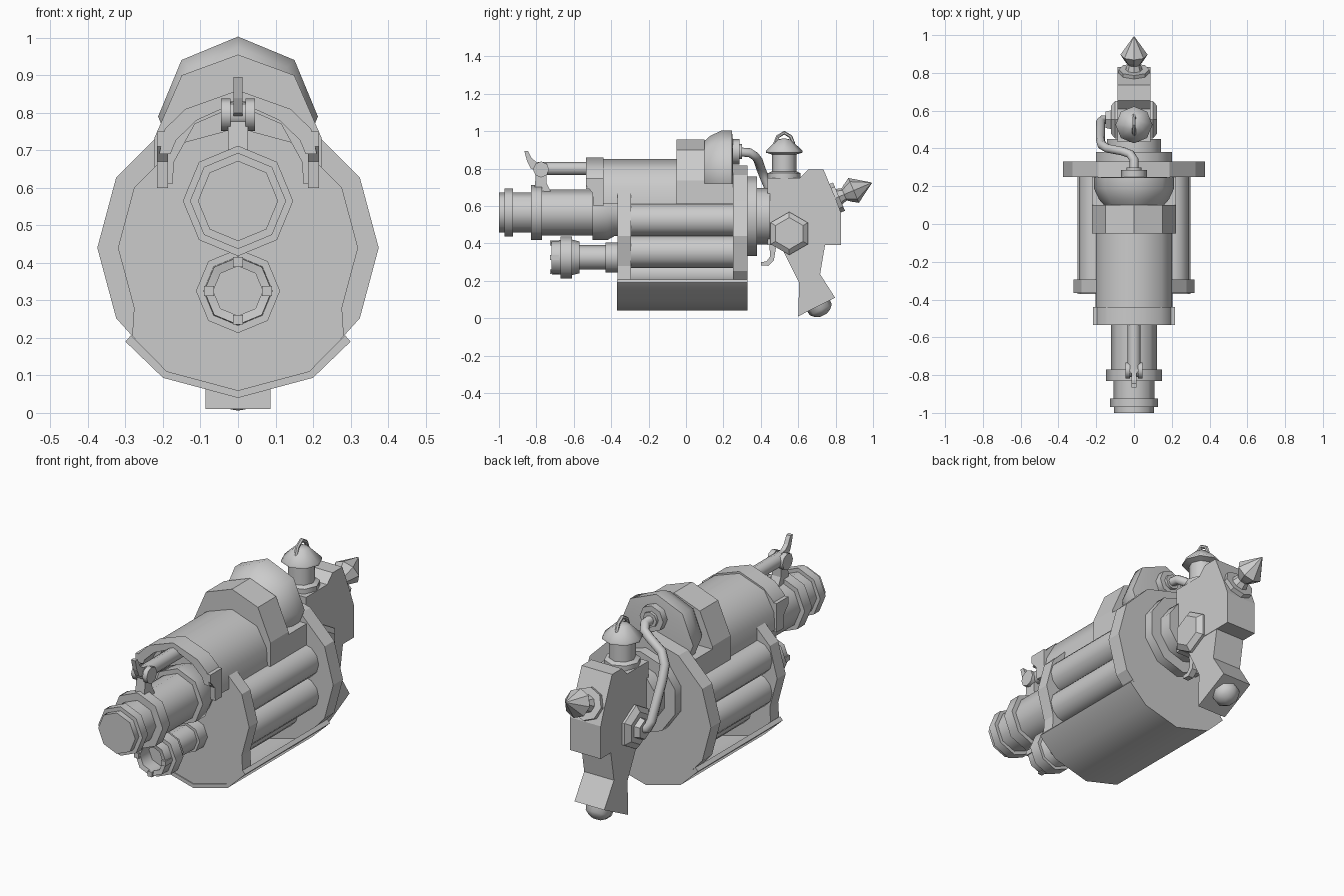
import bpy, bmesh, math
from mathutils import Vector

mat = bpy.data.materials.new("light_grey_metal")
mat.diffuse_color = (0.6, 0.6, 0.6, 1)


def finish(name, bm, smooth=None):
    bmesh.ops.recalc_face_normals(bm, faces=bm.faces)
    me = bpy.data.meshes.new(name)
    bm.to_mesh(me)
    bm.free()
    me.materials.append(mat)
    if smooth:
        me.shade_smooth()
        me.set_sharp_from_angle(angle=math.radians(smooth))
    ob = bpy.data.objects.new(name, me)
    bpy.context.collection.objects.link(ob)
    return ob


def skin(name, rings, smooth=None, caps=True):
    """Bridge a list of point rings into a closed skin."""
    bm = bmesh.new()
    vs = [[bm.verts.new(p) for p in r] for r in rings]
    n = len(vs[0])
    for a, b in zip(vs, vs[1:]):
        for i in range(n):
            bm.faces.new((a[i], a[(i + 1) % n], b[(i + 1) % n], b[i]))
    if caps:
        bm.faces.new(vs[0])
        bm.faces.new(vs[-1])
    return finish(name, bm, smooth)


def prism(name, pts, axis, a, b, smooth=None):
    """Extrude an outline: axis y takes (x, z) points, axis x takes (y, z)."""
    put = (lambda p, t: (p[0], t, p[1])) if axis == "y" else (lambda p, t: (t, p[0], p[1]))
    return skin(name, [[put(p, t) for p in pts] for t in (a, b)], smooth)


def turned(name, prof, origin, axis=(0, 1, 0), n=8, smooth=50):
    """Revolve (distance, radius) pairs about an axis, one vertex facing up."""
    d = Vector(axis).normalized()
    u = Vector((0, 0, 1)) if abs(d.z) < 0.9 else Vector((0, 1, 0))
    u = (u - d * u.dot(d)).normalized()
    v = d.cross(u)
    rings = []
    for t, r in prof:
        rings.append([Vector(origin) + d * t + (u * math.cos(k) + v * math.sin(k)) * r
                      for k in (2 * math.pi * i / n for i in range(n))])
    return skin(name, rings, smooth)


def pipe(name, pts, r, n=8):
    """Sweep a round section along a path."""
    P = [Vector(p) for p in pts]
    rings, u = [], None
    for i, p in enumerate(P):
        d = (P[min(i + 1, len(P) - 1)] - P[max(i - 1, 0)]).normalized()
        u = u or d.orthogonal()
        u = (u - d * u.dot(d)).normalized()
        v = d.cross(u)
        rings.append([p + (u * math.cos(k) + v * math.sin(k)) * r
                      for k in (2 * math.pi * j / n for j in range(n))])
    return skin(name, rings, 50)


def mirror(half):
    """Right-hand outline listed from the bottom up to a point on x = 0."""
    return half + [(-x, z) for x, z in reversed(half) if x > 1e-6]


def arc(r, degs, cz=0.44):
    return [(r * math.cos(math.radians(a)), cz + r * math.sin(math.radians(a))) for a in degs]


# drum plates with a tray closing the bottom
for name, r, y0, y1 in (("front_plate", 0.32, -0.365, -0.295), ("rear_plate", 0.375, 0.25, 0.33)):
    half = [(0.192, 0.108), (0.282, 0.205)] + arc(r, (-30, 0, 30, 60)) + [(0, 0.44 + r)]
    prism(name, [(0, 0.055)] + mirror(half), "y", y0, y1)
outer = [(-0.30, 0.19)] + arc(0.40, (-120, -90, -60)) + [(0.30, 0.19)]
inner = [(0.285, 0.207)] + arc(0.38, (-60, -90, -120)) + [(-0.285, 0.207)]
prism("bottom_tray", outer + inner, "y", -0.37, 0.33, 35)

# drum tubes and their core
turned("drum_core", [(-0.32, 0.15), (0.27, 0.15)], (0, 0, 0.44), n=12)
for k in range(8):
    a = math.radians(22.5 + 45 * k)
    turned("drum_tube", [(-0.32, 0.086), (0.27, 0.086)],
           (0.222 * math.cos(a), 0, 0.44 + 0.222 * math.sin(a)), n=12)

# main barrel
turned("main_barrel", [(-1, 0.107), (-0.97, 0.107), (-0.97, 0.128), (-0.925, 0.128),
                       (-0.925, 0.108), (-0.83, 0.108), (-0.83, 0.147), (-0.77, 0.147),
                       (-0.77, 0.122), (-0.50, 0.122), (-0.50, 0.147), (-0.42, 0.147),
                       (-0.38, 0.125), (-0.33, 0.125)], (0, 0, 0.565))

# lower barrel with a recessed muzzle and four tabs
turned("lower_barrel", [(-0.64, 0.066), (-0.715, 0.066), (-0.72, 0.09), (-0.67, 0.092),
                        (-0.67, 0.112), (-0.61, 0.112), (-0.61, 0.095), (-0.57, 0.085),
                        (-0.57, 0.066), (-0.43, 0.066), (-0.43, 0.08), (-0.33, 0.08)],
       (0, 0, 0.325))
for k in range(4):
    a = math.pi / 2 * k
    cx, cz = 0.077 * math.cos(a), 0.325 + 0.077 * math.sin(a)
    prism("muzzle_tab", [(cx + s * 0.013, cz + t * 0.013) for s, t in
                         ((-1, -1), (1, -1), (1, 1), (-1, 1))], "y", -0.728, -0.68)


# upper barrel: open arched shells
def arch(name, half, t, y0, y1):
    ins = [(max(x - t, 0), z if i == 0 else z - t) for i, (x, z) in enumerate(half)]
    loop = mirror(half) + list(reversed(mirror(ins)))
    return prism(name, loop, "y", y0, y1, 50)


arch("upper_barrel", [(0.205, 0.61), (0.2, 0.70), (0.145, 0.80), (0, 0.85)], 0.03, -0.45, -0.04)
arch("barrel_hood", [(0.21, 0.69), (0.195, 0.757), (0.14, 0.81), (0, 0.86)], 0.03, -0.535, -0.44)
for s in (-1, 1):
    ob = prism("hood_leg", [(-0.535, 0.71), (-0.50, 0.67), (-0.495, 0.60), (-0.44, 0.60),
                            (-0.44, 0.75), (-0.535, 0.75)], "x", s * 0.187, s * 0.216)

# rear housing block with side skirts and domed drum
prism("upper_housing", mirror([(0.222, 0.61), (0.222, 0.735), (0.15, 0.90), (0, 0.955)]),
      "y", -0.05, 0.10)
prism("housing_skirt", [(-0.222, 0.61), (0.222, 0.61), (0.222, 0.72), (-0.222, 0.72)],
      "y", 0.09, 0.25)
turned("rear_dome", [(0.09, 0.15), (0.13, 0.185), (0.19, 0.213), (0.245, 0.213), (0.25, 0.17)],
       (0, 0, 0.79))
turned("dome_nub", [(0.24, 0.068), (0.285, 0.068), (0.285, 0.04), (0.30, 0.04)], (0, 0, 0.89))

# cocking rod and hooked knuckle
turned("cocking_rod", [(-0.79, 0.035), (-0.06, 0.035)], (0, 0, 0.80))
turned("knuckle", [(-0.045, 0.043), (-0.02, 0.043), (-0.02, 0.035), (0.02, 0.035),
                   (0.02, 0.043), (0.045, 0.043)], (0, -0.775, 0.795), (1, 0, 0))
prism("rod_post", [(-0.81, 0.69), (-0.72, 0.67), (-0.745, 0.72), (-0.745, 0.80), (-0.80, 0.80)],
      "x", -0.026, 0.026)
prism("hook", [(-0.78, 0.78), (-0.83, 0.80), (-0.85, 0.84), (-0.865, 0.895), (-0.845, 0.895),
               (-0.825, 0.855), (-0.80, 0.835), (-0.76, 0.83)], "x", -0.012, 0.012)

# rear hub and receiver
turned("rear_hub", [(0.32, 0.212), (0.38, 0.212), (0.38, 0.15), (0.45, 0.15)], (0, 0, 0.545), n=10)
prism("receiver", [(0.435, 0.39), (0.83, 0.39), (0.83, 0.56), (0.80, 0.64), (0.735, 0.795),
                   (0.655, 0.795), (0.61, 0.75), (0.435, 0.75)], "x", -0.088, 0.088)
turned("side_boss", [(-0.122, 0.085), (-0.10, 0.115), (0.10, 0.115), (0.122, 0.085)],
       (0, 0.552, 0.453), (1, 0, 0), n=6, smooth=None)
turned("pipe_socket", [(-0.15, 0.05), (-0.11, 0.06)], (0, 0.552, 0.453), (1, 0, 0), n=6)

# grip, pommel and trigger
prism("grip", [(0.60, 0.01), (0.797, 0.11), (0.717, 0.235), (0.745, 0.40), (0.51, 0.40),
               (0.52, 0.36), (0.605, 0.19)], "x", -0.086, 0.086)
turned("pommel", [(-0.02, 0.07), (0.02, 0.065), (0.04, 0.045), (0.052, 0.02)],
       (0, 0.712, 0.062), (0, 0.45, -0.89))
prism("trigger", [(0.40, 0.283), (0.44, 0.28), (0.47, 0.31), (0.485, 0.40), (0.445, 0.40),
                  (0.45, 0.33), (0.43, 0.303), (0.40, 0.30)], "x", -0.016, 0.016)

# lantern on top of the receiver
turned("lantern", [(0.73, 0.088), (0.775, 0.088), (0.785, 0.065), (0.875, 0.065), (0.885, 0.098),
                   (0.895, 0.098), (0.955, 0.035), (0.96, 0.01)], (0, 0.525, 0), (0, 0, 1))
pipe("lantern_loop", [(0, 0.475, 0.93), (0, 0.49, 0.97), (0, 0.525, 0.992), (0, 0.56, 0.97),
                      (0, 0.575, 0.93)], 0.01, 6)

# rear spike on a tilted collar
turned("rear_spike", [(-0.02, 0.082), (0.025, 0.082), (0.025, 0.045), (0.055, 0.035),
                      (0.075, 0.05), (0.11, 0.072), (0.215, 0.002)],
       (0, 0.795, 0.64), (0, 0.92, 0.39), smooth=None)

# feed pipe from the dome to the side boss
pipe("feed_pipe", [(0, 0.27, 0.89), (0, 0.34, 0.885), (-0.02, 0.37, 0.865), (-0.06, 0.385, 0.845),
                   (-0.14, 0.40, 0.80), (-0.172, 0.42, 0.75), (-0.178, 0.45, 0.68),
                   (-0.178, 0.54, 0.50), (-0.165, 0.552, 0.465), (-0.12, 0.552, 0.453)], 0.024)
